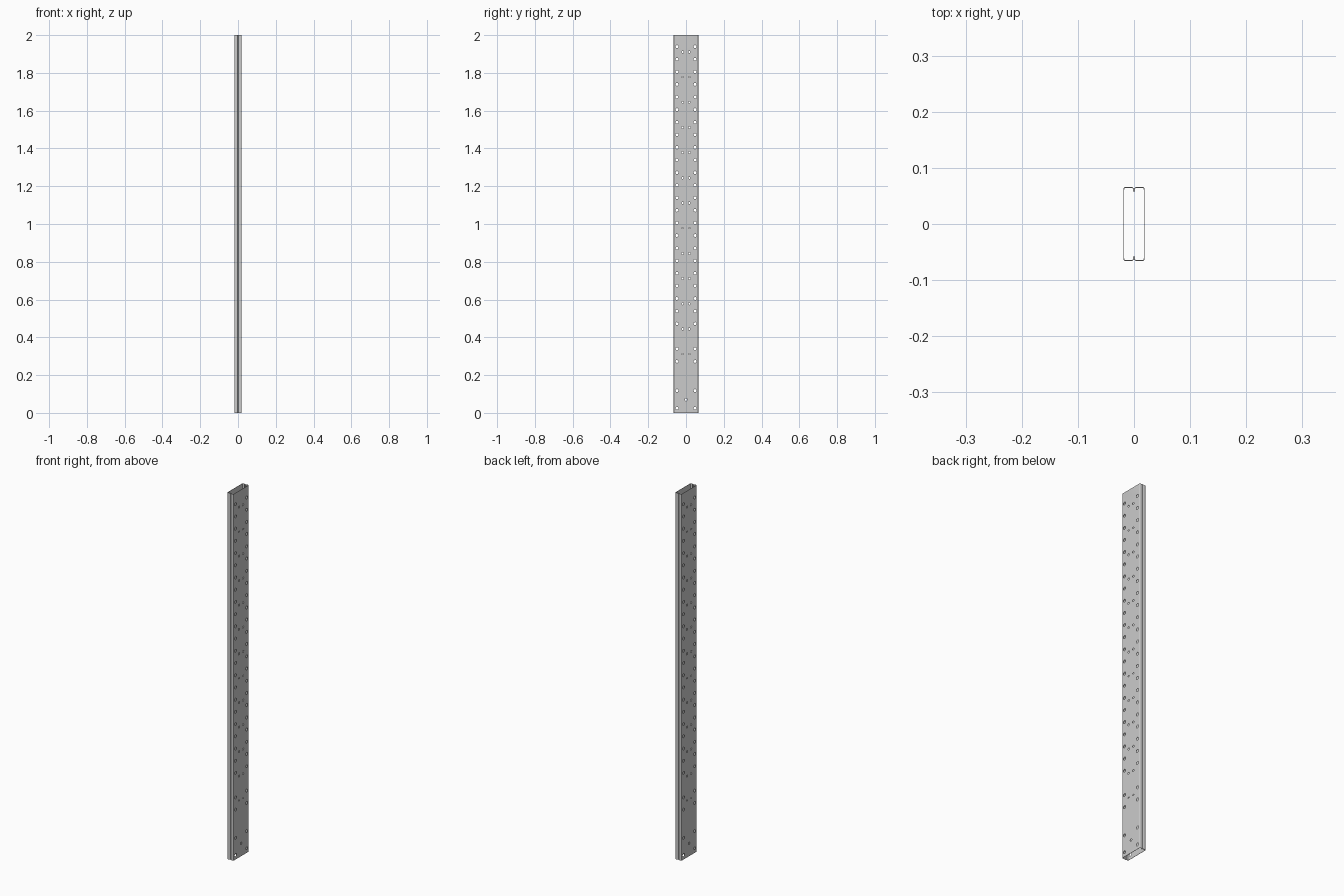
import bpy, bmesh, math
from mathutils import Vector

if "Cube" in bpy.data.objects:
    bpy.data.objects.remove(bpy.data.objects["Cube"])

H, HX, HY, T, LIP, GAP = 2.0, 0.0188, 0.066, 0.0014, 0.008, 0.0002


def rounded(path, r, segs=5):
    """Polyline with filleted right-angle corners."""
    pts = [Vector(p) for p in path]
    out = [pts[0]]
    for a, b, c in zip(pts, pts[1:], pts[2:]):
        u, v = (a - b).normalized(), (c - b).normalized()
        centre = b + (u + v) * r
        for i in range(segs + 1):
            t = i / segs * math.pi / 2
            out.append(centre - v * r * math.cos(t) - u * r * math.sin(t))
    return out + [pts[-1]]


def channel(name, side, cutter):
    # lipped C section, open toward the centre
    h = T / 2
    xi, xo, y = GAP + h, HX - h, HY - h
    line = rounded([(xi, HY - LIP), (xi, y), (xo, y), (xo, -y), (xi, -y), (xi, LIP - HY)], 0.0035)
    bm = bmesh.new()
    lo = [bm.verts.new((p.x * side, p.y, 0)) for p in line]
    hi = [bm.verts.new((p.x * side, p.y, H)) for p in line]
    for i in range(len(line) - 1):
        bm.faces.new((lo[i], lo[i + 1], hi[i + 1], hi[i]))
    if side > 0:
        bmesh.ops.reverse_faces(bm, faces=bm.faces[:])
    me = bpy.data.meshes.new(name)
    bm.to_mesh(me)
    bm.free()
    ob = bpy.data.objects.new(name, me)
    bpy.context.collection.objects.link(ob)
    s = ob.modifiers.new("sheet", 'SOLIDIFY')
    s.thickness, s.offset = T, 0
    b = ob.modifiers.new("holes", 'BOOLEAN')
    b.object, b.operation, b.solver = cutter, 'DIFFERENCE', 'EXACT'
    bpy.ops.object.select_all(action='DESELECT')
    bpy.context.view_layer.objects.active = ob
    ob.select_set(True)
    for m in ("sheet", "holes"):
        bpy.ops.object.modifier_apply(modifier=m)
    bpy.ops.object.shade_smooth_by_angle(angle=math.radians(30))


# Hole layout: (y, z, radius, squash in z)
holes = []
edge_rows = [1.939 - k / 15 for k in range(26) if k != 23] + [0.118, 0.025]
for z in edge_rows:
    holes += [(s * 0.048, z, 0.0078, 1) for s in (-1, 1)]
for k in range(13):
    thin = k in (1, 7, 12)
    holes += [(s * 0.0175, 1.911 - k * 2 / 15, 0.0055, 0.5 if thin else 1) for s in (-1, 1)]
holes.append((0, 0.07, 0.0065, 1))

# Hole cutter: cylinders running through both channels
bm = bmesh.new()
for y, z, r, squash in holes:
    rings = []
    for x in (-0.05, 0.05):
        rings.append([bm.verts.new((x, y + r * math.cos(a), z + r * squash * math.sin(a)))
                      for a in (i * math.tau / 16 for i in range(16))])
    lo, hi = rings
    for i in range(16):
        j = (i + 1) % 16
        bm.faces.new((lo[i], lo[j], hi[j], hi[i]))
    bm.faces.new(lo)
    bm.faces.new(hi)
bmesh.ops.recalc_face_normals(bm, faces=bm.faces[:])
me = bpy.data.meshes.new("hole_cutter")
bm.to_mesh(me)
bm.free()
cutter = bpy.data.objects.new("hole_cutter", me)
cutter.hide_render = True
bpy.context.collection.objects.link(cutter)

# Two facing channels
channel("right_channel", 1, cutter)
channel("left_channel", -1, cutter)
bpy.data.objects.remove(cutter)
